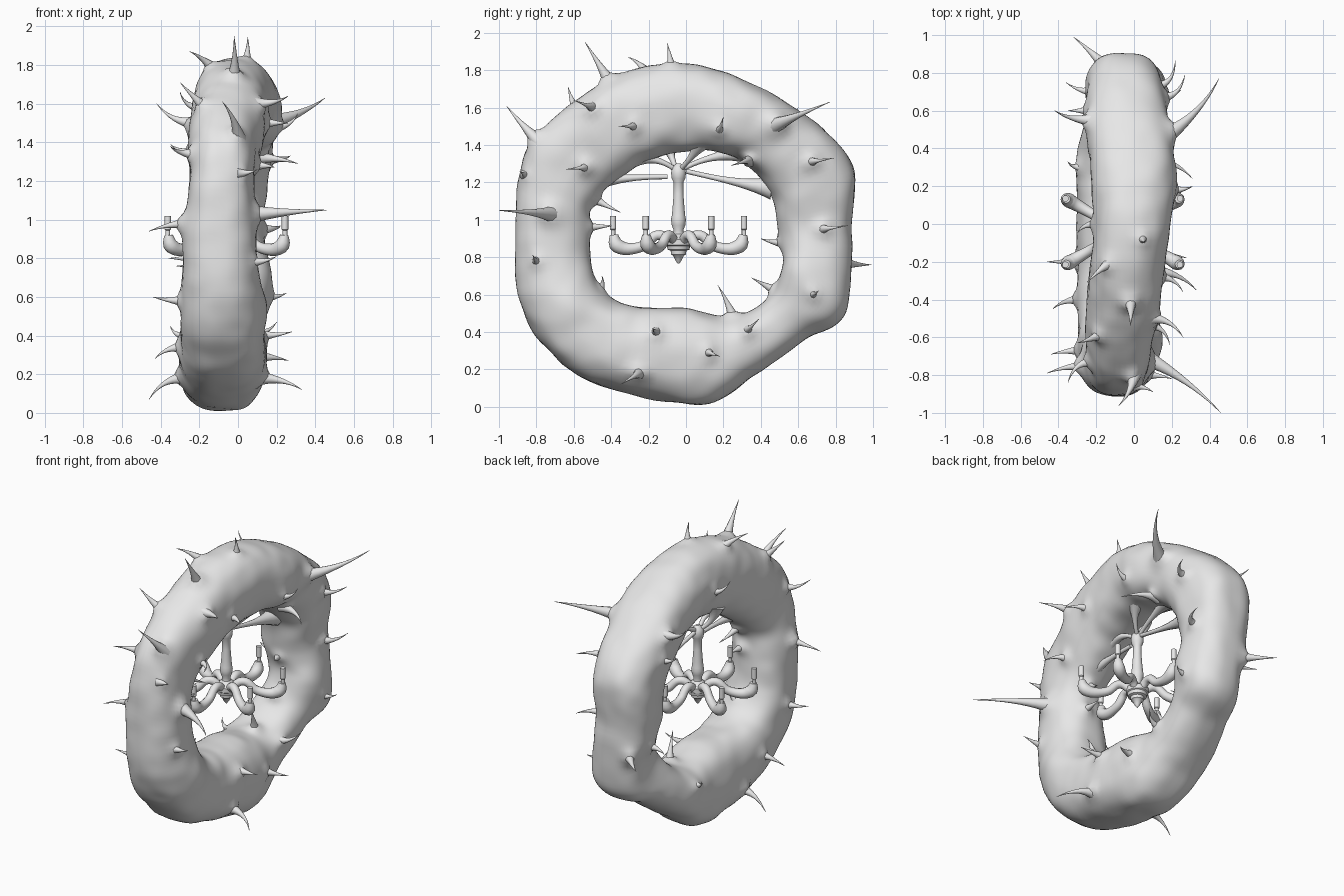
import bpy, bmesh, math
from mathutils import Vector, noise
from mathutils.bvhtree import BVHTree

if "Cube" in bpy.data.objects:
    bpy.data.objects.remove(bpy.data.objects["Cube"])

grey = bpy.data.materials.new("pale_grey")
grey.diffuse_color = (0.8, 0.8, 0.8, 1)
grey.use_nodes = True
grey.node_tree.nodes["Principled BSDF"].inputs["Base Color"].default_value = grey.diffuse_color


def finish(name, bm, angle=50):
    bmesh.ops.recalc_face_normals(bm, faces=bm.faces)
    me = bpy.data.meshes.new(name)
    bm.to_mesh(me)
    bm.free()
    ob = bpy.data.objects.new(name, me)
    bpy.context.collection.objects.link(ob)
    me.materials.append(grey)
    bpy.ops.object.select_all(action='DESELECT')
    ob.select_set(True)
    bpy.context.view_layer.objects.active = ob
    bpy.ops.object.shade_smooth_by_angle(angle=math.radians(angle))
    return ob


def skin(bm, rings, closed=False):
    """Join rings of points into a tube, capped unless closed."""
    vs = [[bm.verts.new(p) for p in r] for r in rings]
    n, m = len(vs), len(vs[0])
    for i in range(n if closed else n - 1):
        a, b = vs[i], vs[(i + 1) % n]
        for j in range(m):
            k = (j + 1) % m
            bm.faces.new((a[j], a[k], b[k], b[j]))
    if not closed:
        bm.faces.new(vs[0])
        bm.faces.new(vs[-1])


def tube(bm, pts, radii, sides=10):
    rings = []
    for i, p in enumerate(pts):
        t = (pts[min(i + 1, len(pts) - 1)] - pts[max(i - 1, 0)]).normalized()
        up = Vector((0, 0, 1)) if abs(t.z) < 0.95 else Vector((1, 0, 0))
        if i:
            up = u
        u = (up - t * up.dot(t)).normalized()
        v = t.cross(u)
        rings.append([p + radii[i] * (u * math.cos(a) + v * math.sin(a))
                      for a in (2 * math.pi * s / sides for s in range(sides))])
    skin(bm, rings)


def spline(keys, f, closed=False):
    """Catmull-Rom sample of a list of tuples at position f."""
    n, i = len(keys), int(math.floor(f))
    t = f - i
    get = lambda k: Vector(keys[k % n] if closed else keys[max(0, min(n - 1, k))])
    a, b, c, d = (get(i + k) for k in (-1, 0, 1, 2))
    return 0.5 * (2 * b + (c - a) * t + (2 * a - 5 * b + 4 * c - d) * t * t
                  + (3 * b - a - 3 * c + d) * t ** 3)


def soft_box(c, power=0.83):
    return math.copysign(abs(c) ** power, c)


# Ring: outer y, z and inner y, z, then sideways centre and half width
outer_inner = [
    (.89, .97, .5, .93), (.88, 1.31, .46, 1.13), (.63, 1.56, .31, 1.31), (.33, 1.74, .16, 1.36),
    (0, 1.83, 0, 1.37), (-.36, 1.77, -.19, 1.33), (-.66, 1.58, -.38, 1.21), (-.86, 1.35, -.5, 1.08),
    (-.91, .93, -.52, .93), (-.88, .55, -.49, .71), (-.74, .31, -.4, .575), (-.49, .13, -.25, .53),
    (.06, .01, 0, .52), (.35, .16, .26, .48), (.64, .36, .44, .585), (.85, .51, .52, .76)]
widths = [(-.06, .185), (-.05, .205), (-.03, .215), (0, .225), (-.01, .2), (-.04, .195), (-.07, .185), (-.08, .165),
          (-.09, .18), (-.09, .205), (-.085, .21), (-.08, .22), (-.08, .22), (-.1, .2), (-.07, .185), (-.01, .19)]
rings = []
for i in range(192):
    f = i / 12
    oy, oz, iy, iz = spline(outer_inner, f, True)
    cx, w = spline([(a, b, 0) for a, b in widths], f, True)[:2]
    out, inn = Vector((0, oy, oz)), Vector((0, iy, iz))
    mid, half = (out + inn) / 2 + Vector((cx, 0, 0)), (out - inn) / 2
    ring = []
    for j in range(56):
        a = 2 * math.pi * j / 56
        d = half * soft_box(math.cos(a)) + Vector((w * soft_box(math.sin(a)), 0, 0))
        lump = 1.01 + 0.05 * noise.noise((mid + d) * 4.5) + 0.03 * noise.noise((mid + d) * 9)
        ring.append(mid + d * lump)
    rings.append(ring)
body = bmesh.new()
skin(body, rings, True)
bmesh.ops.recalc_face_normals(body, faces=body.faces)
surface = BVHTree.FromBMesh(body)

# Swellings as root, direction, height, spread: two broad lumps, then one per thorn
swellings = [(Vector((.1, -.62, .54)), Vector((1, 0, 0)), .035, .13),
             (Vector((-.2, -.75, .95)), Vector((-1, 0, 0)), .03, .15)]
bm = bmesh.new()


def thorn(base, tip, normal):
    """A spike curving to a point."""
    base, tip, normal = Vector(base), Vector(tip), Vector(normal).normalized()
    length = (tip - base).length
    r = min(0.046, 0.022 + 0.075 * length)
    swellings.append((base, normal, min(0.05, 0.2 * length), 0.04 + 0.08 * length))
    start = base - normal * 0.02
    bend = base + normal * length * 0.5
    ts = [k / 10 for k in range(11)]
    pts = [start * (1 - t) ** 2 + bend * 2 * t * (1 - t) + tip * t * t for t in ts]
    tube(bm, pts, [r * (0.5 * (1 - t) ** 3 + 0.5 * (1 - t)) + 0.001 for t in ts])


# Side thorns: root y, z, tip shift y, z, tip x
right_thorns = [
    (-.28, 1.5, -.08, 0, .26), (.18, 1.48, .02, .07, .31), (-.54, 1.28, -.1, -.01, .19),
    (.34, 1.32, -.1, -.03, .31), (.67, 1.31, .12, .02, .27), (.73, .95, .14, .02, .22),
    (-.8, .78, -.02, .03, .2), (.68, .6, .03, .02, .25), (-.16, .4, -.02, .02, .28),
    (.12, .29, .06, -.02, .26), (-.25, .18, -.1, -.06, .33), (.33, .41, .06, .06, .2),
    (-.5, 1.6, -.1, .04, .26), (-.86, 1.24, -.03, .02, .1)]
left_thorns = [
    (-.75, .98, -.04, -.04, -.46), (-.67, .58, -.02, .02, -.44), (-.4, .34, -.05, -.06, -.43),
    (-.2, .18, 0, -.11, -.46), (.6, 1.35, 0, .04, -.35), (.55, 1.5, .05, .1, -.42),
    (-.73, 1.34, -.11, .04, -.35), (.3, .4, .03, .05, -.35), (.7, .8, .05, 0, -.36), (0, 1.58, -.05, .08, -.3)]
for side, rows in ((1, right_thorns), (-1, left_thorns)):
    for y, z, dy, dz, x in rows:
        hit = surface.ray_cast(Vector((2 * side, y, z)), Vector((-side, 0, 0)))[0]
        if hit:
            thorn(hit, (x, y + dy, z + dz), (side, 0, 0))

# Large rim thorns and small inward thorns: root, tip
rim_thorns = [
    ((.1, -.72, 1.03), (.46, -1.0, 1.05)), ((.14, .47, 1.5), (.45, .77, 1.63)),
    ((0, -.8, 1.43), (-.08, -.96, 1.61)), ((-.02, -.41, 1.74), (-.02, -.54, 1.95)),
    ((.04, -.08, 1.81), (.05, -.1, 1.945)), ((-.13, -.21, 1.78), (-.25, -.31, 1.87)),
    ((-.17, -.58, 1.58), (-.3, -.63, 1.71)), ((-.16, .84, .77), (-.32, .99, .76))]
inner_thorns = [
    ((-.05, .25, .5), (-.02, .17, .65)), ((-.05, .48, .62), (0, .35, .69)),
    ((-.05, -.51, .96), (-.05, -.38, .97)), ((-.05, -.5, 1.12), (0, -.35, 1.04)),
    ((-.05, .52, .88), (0, .4, .9)), ((-.05, -.47, .62), (0, -.45, .7))]
for base, tip in rim_thorns + inner_thorns:
    p = Vector(base)
    root, normal = surface.find_nearest(p)[:2]
    thorn(root, tip, normal * .5 + (Vector(tip) - p).normalized())
finish("thorns", bm, 70)

# Swell the ring
for v in body.verts:
    p = v.co.copy()
    for root, normal, height, spread in swellings:
        d = (p - root).length / spread
        if d < 3:
            v.co += normal * height * math.exp(-d * d * 1.5)
finish("ring_body", body, 80)

# Chandelier shaft turned from a profile
hub = Vector((-.06, -.04, 0))
profile = [(.004, .765), (.018, .785), (.03, .81), (.04, .815), (.042, .835), (.058, .84), (.062, .86),
           (.07, .865), (.07, .895), (.045, .91), (.028, .925), (.026, .945), (.036, .97), (.04, 1.0),
           (.036, 1.02), (.032, 1.06), (.026, 1.14), (.026, 1.2), (.036, 1.22), (.04, 1.25),
           (.034, 1.28), (.012, 1.3)]
bm = bmesh.new()
skin(bm, [[hub + Vector((r * math.cos(a), r * math.sin(a), z))
           for a in (math.pi * s / 10 for s in range(20))] for r, z in profile])
finish("chandelier_shaft", bm, 40)

# Six swan-neck arms, each with a candle
arm_path = [(.04, .88), (.085, .915), (.13, .912), (.175, .868), (.23, .848), (.29, .846), (.335, .87), (.345, .92)]
arm_radii = [.024, .026, .026, .027, .029, .034, .038, .022]
arms, candles = bmesh.new(), bmesh.new()
for k in range(6):
    a = math.pi / 2 + k * math.pi / 3
    place = lambda r, z: hub + Vector((r * math.cos(a), r * math.sin(a), z))
    samples = [s / 3 for s in range(22)]
    pts = [place(*spline([(r, z, 0) for r, z in arm_path], f)[:2]) for f in samples]
    radii = [spline([(r, 0, 0) for r in arm_radii], f)[0] for f in samples]
    tube(arms, pts, radii, 12)
    tube(candles, [place(.35, z) for z in (.91, .945, .95, 1.02)], [.012, .012, .017, .017], 12)
finish("chandelier_arms", arms)
finish("candles", candles, 40)

# Roots that hang the chandelier from the ring
bm = bmesh.new()
for start, bend, end in (
        ((-.06, -.53, 1.2), (-.05, -.3, 1.23), (-.06, -.1, 1.23)),
        ((-.05, .46, 1.17), (-.05, .25, 1.2), (-.06, 0, 1.26)),
        ((-.02, .34, 1.36), (-.04, .12, 1.35), (-.06, -.02, 1.27)),
        ((-.05, -.3, 1.33), (-.03, -.15, 1.34), (-.06, -.06, 1.27)),
        ((.05, .08, 1.42), (.04, .04, 1.34), (-.05, -.03, 1.27)),
        ((-.15, -.1, 1.42), (-.16, -.08, 1.33), (-.07, -.05, 1.27))):
    s, b, e = Vector(start), Vector(bend), Vector(end)
    ts = [k / 10 for k in range(11)]
    tube(bm, [s * (1 - t) ** 2 + b * 2 * t * (1 - t) + e * t * t for t in ts],
         [.013 + .05 * (1 - t) ** 3 for t in ts])
finish("hanging_roots", bm)
